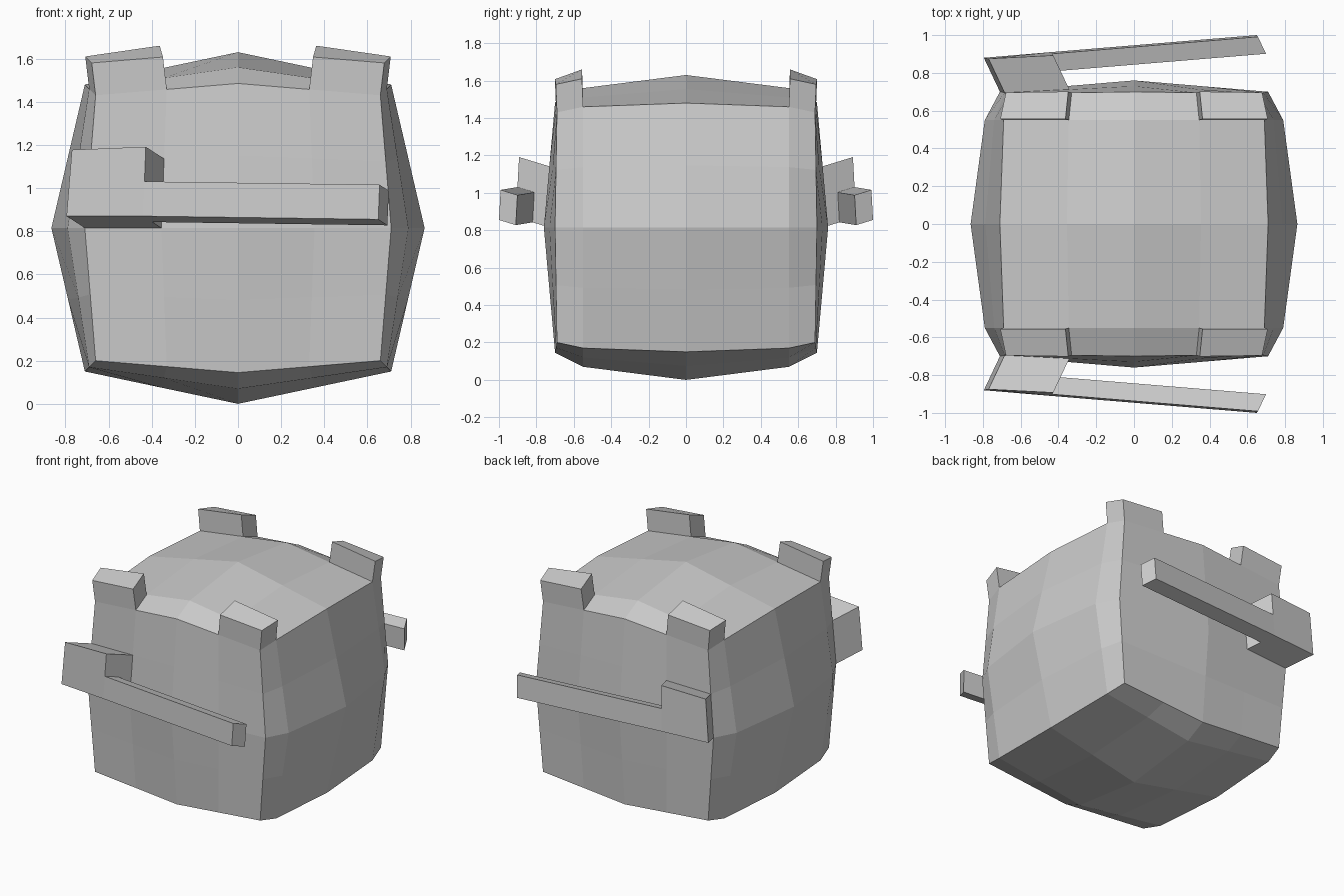
import bpy
import bmesh
from mathutils import Vector

cube = bpy.data.objects.get("Cube")
if cube:
    bpy.data.objects.remove(cube, do_unlink=True)

grey = bpy.data.materials.new("plain_grey")
grey.use_nodes = True
grey.diffuse_color = (0.6, 0.6, 0.6, 1)
grey.node_tree.nodes["Principled BSDF"].inputs["Base Color"].default_value = (0.6, 0.6, 0.6, 1)

MID = 0.815  # height of the widest level
# For each depth station: depth, widths at mid and rim, rises at centre and rim
STATIONS = [
    (0.0, 0.865, 0.71, 0.815, 0.665),
    (0.55, 0.79, 0.69, 0.745, 0.645),
    (0.76, 0.71, 0.66, 0.67, 0.615),
]


def lerp(a, b, t):
    return a + (b - a) * t


def sign(n):
    return (n > 0) - (n < 0)


def shell_point(i, j, k):
    """Point of the bulged box at lattice indices from -2 to 2."""
    depth, width_mid, width_rim, rise_mid, rise_rim = STATIONS[abs(j)]
    fx, fz = abs(i) / 2, abs(k) / 2
    if abs(j) == 2:
        depth = lerp(lerp(depth, 0.70, fx), lerp(0.70, 0.69, fx), fz)
    return Vector((i / 2 * lerp(width_mid, width_rim, fz),
                   sign(j) * depth,
                   MID + k / 2 * lerp(rise_mid, rise_rim, fx)))


def finish(name, bm):
    bmesh.ops.recalc_face_normals(bm, faces=bm.faces)
    mesh = bpy.data.meshes.new(name)
    bm.to_mesh(mesh)
    bm.free()
    mesh.materials.append(grey)
    obj = bpy.data.objects.new(name, mesh)
    bpy.context.collection.objects.link(obj)


def prism(name, base, offset):
    """Solid swept from four base corners along an offset; returns the far corners."""
    bm = bmesh.new()
    far = [p + Vector(offset) for p in base]
    low = [bm.verts.new(p) for p in base]
    high = [bm.verts.new(p) for p in far]
    bm.faces.new(low)
    bm.faces.new(high)
    for n in range(4):
        m = (n + 1) % 4
        bm.faces.new((low[n], low[m], high[m], high[n]))
    finish(name, bm)
    return far


# Bulged body: a four by four grid on each of the six sides
bm = bmesh.new()
verts = {}


def lattice_vert(key):
    if key not in verts:
        verts[key] = bm.verts.new(shell_point(*key))
    return verts[key]


for axis in range(3):
    for side in (-2, 2):
        for a in range(-2, 2):
            for b in range(-2, 2):
                corners = []
                for u, v in ((a, b), (a + 1, b), (a + 1, b + 1), (a, b + 1)):
                    key = [u, v]
                    key.insert(axis, side)
                    corners.append(lattice_vert(tuple(key)))
                bm.faces.new(corners)
finish("body", bm)

# Four raised studs on the top corners
for sx, x_name in ((-1, "right"), (1, "left")):
    for sy, y_name in ((-1, "front"), (1, "back")):
        cell = [shell_point(sx * i, sy * j, 2) for i, j in ((1, 1), (2, 1), (2, 2), (1, 2))]
        prism(f"{y_name}_{x_name}_stud", cell, (sx * 0.018, sy * 0.006, 0.15))

# Hooked arm on the front and back: a block with a long bar from its inner side
for sy, y_name in ((-1, "front"), (1, "back")):
    cell = [shell_point(i, sy * 2, k) for i, k in ((-1, 0), (-1, 1), (-2, 1), (-2, 0))]
    tip = prism(f"{y_name}_arm_block", cell, (-0.085, sy * 0.18, 0.055))
    outer_low = tip[0]
    outer_high = (tip[0] + tip[1]) / 2
    inner_low = (cell[0] + tip[0]) / 2
    inner_high = (cell[0] + cell[1] + tip[0] + tip[1]) / 4
    prism(f"{y_name}_arm_bar", [outer_low, outer_high, inner_high, inner_low],
          (1.09, sy * 0.09, -0.015))
